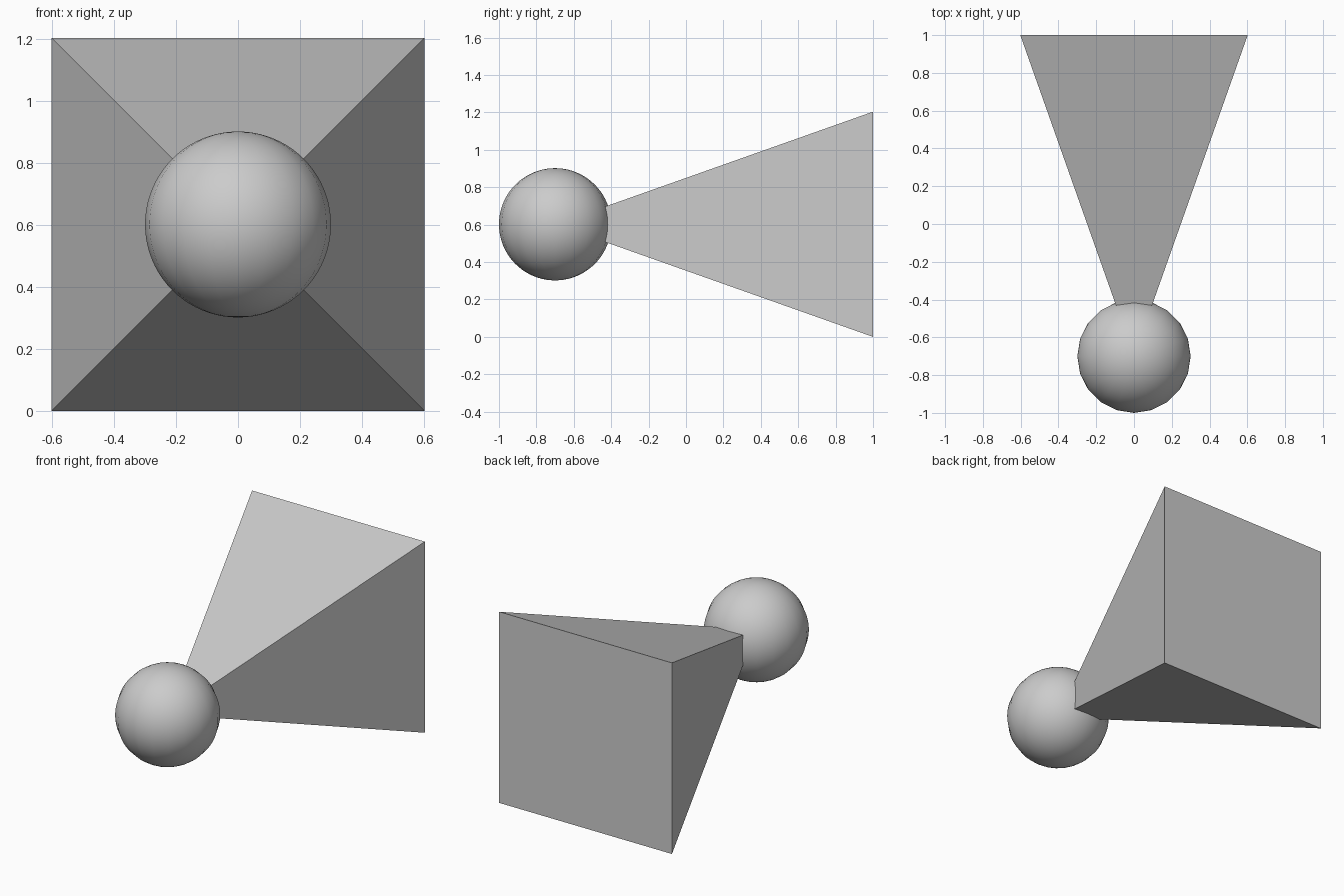
import bpy, bmesh
from mathutils import Matrix

if "Cube" in bpy.data.objects:
    bpy.data.objects.remove(bpy.data.objects["Cube"])

HALF = 0.602      # half width of the square end, also the height of the axis
TIP_Y = -0.7      # ball centre and pyramid apex


def add_object(name, bm):
    bmesh.ops.recalc_face_normals(bm, faces=bm.faces)
    mesh = bpy.data.meshes.new(name)
    bm.to_mesh(mesh)
    bm.free()
    obj = bpy.data.objects.new(name, mesh)
    bpy.context.collection.objects.link(obj)
    return obj


# Ball: 20 sides around, finely divided from pole to pole
bm = bmesh.new()
bmesh.ops.create_uvsphere(bm, u_segments=20, v_segments=40, radius=0.3,
                          matrix=Matrix.Translation((0, TIP_Y, HALF)))
for face in bm.faces:
    face.smooth = True
add_object("ball", bm)

# Square pyramid flaring backwards from the centre of the ball
bm = bmesh.new()
apex = bm.verts.new((0, TIP_Y, HALF))
base = [bm.verts.new((x * HALF, 1, HALF + z * HALF))
        for x, z in ((-1, -1), (1, -1), (1, 1), (-1, 1))]
bm.faces.new(base)
for i in range(4):
    bm.faces.new((base[i], base[(i + 1) % 4], apex))
add_object("flared_pyramid", bm)
